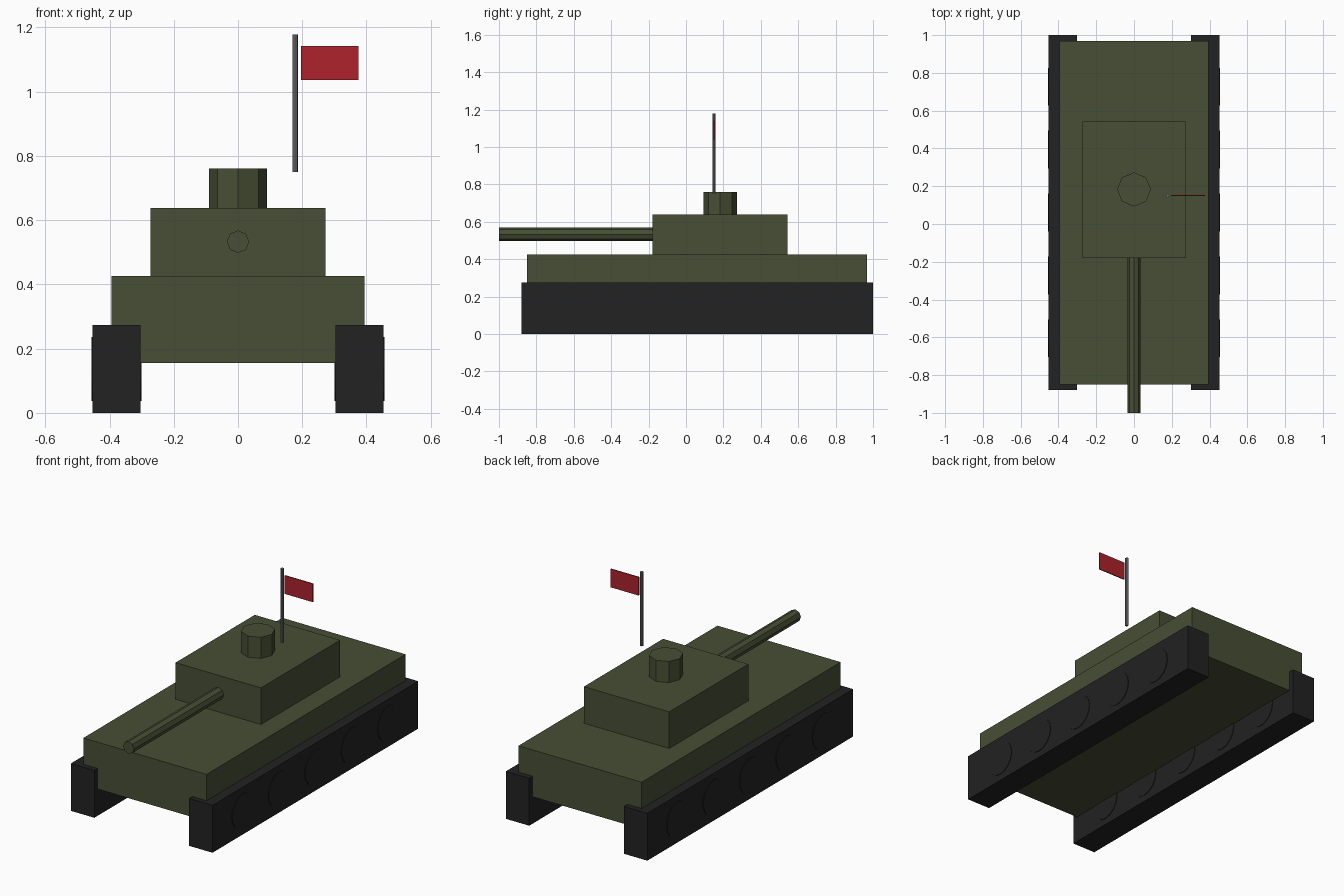
import bpy
import math
from mathutils import Matrix

default = bpy.data.objects.get("Cube")
if default:
    bpy.data.objects.remove(default, do_unlink=True)


def material(name, rgb):
    m = bpy.data.materials.new(name)
    m.use_nodes = True
    m.diffuse_color = (*rgb, 1)
    bsdf = next(n for n in m.node_tree.nodes if n.type == 'BSDF_PRINCIPLED')
    bsdf.inputs["Base Color"].default_value = (*rgb, 1)
    return m


olive = material("olive green", (0.063, 0.077, 0.035))
rubber = material("track black", (0.016, 0.016, 0.016))
steel = material("pole grey", (0.18, 0.18, 0.19))
red = material("flag red", (0.42, 0.016, 0.026))


def finish(name, mat):
    obj = bpy.context.object
    obj.name = obj.data.name = name
    obj.data.materials.append(mat)
    return obj


def box(name, mat, x, y, z):
    """Box from (low, high) ranges on each axis."""
    bpy.ops.mesh.primitive_cube_add(size=1, location=[sum(r) / 2 for r in (x, y, z)])
    obj = finish(name, mat)
    obj.data.transform(Matrix.Diagonal([r[1] - r[0] for r in (x, y, z)]).to_4x4())
    return obj


def cylinder(name, mat, radius, length, centre, axis='Z', sides=8):
    bpy.ops.mesh.primitive_cylinder_add(vertices=sides, radius=radius, depth=length, location=centre)
    obj = finish(name, mat)
    if axis != 'Z':
        obj.data.transform(Matrix.Rotation(math.pi / 2, 4, 'Y' if axis == 'X' else 'X'))
    return obj


# Hull, turret, hatch and gun
box("hull", olive, (-0.394, 0.394), (-0.85, 0.968), (0.155, 0.426))
box("turret", olive, (-0.273, 0.273), (-0.18, 0.543), (0.42, 0.638))
cylinder("hatch", olive, 0.09, 0.13, (0, 0.183, 0.695))
cylinder("gun_barrel", olive, 0.035, 0.84, (0, -0.58, 0.533), 'Y')

# Tracks with wheels standing slightly proud of both side faces
for side, s in (("left", 1), ("right", -1)):
    box(side + "_track", rubber, sorted((s * 0.303, s * 0.453)), (-0.88, 1.0), (0, 0.274))
    for i in range(5):
        cylinder(f"{side}_wheel_{i + 1}", rubber, 0.1, 0.156,
                 (s * 0.378, -0.605 + i * 0.333, 0.137), 'X', 16)

# Flag on its pole
cylinder("flag_pole", steel, 0.009, 0.427, (0.178, 0.15, 0.964))
box("flag", red, (0.196, 0.375), (0.147, 0.153), (1.036, 1.142))
